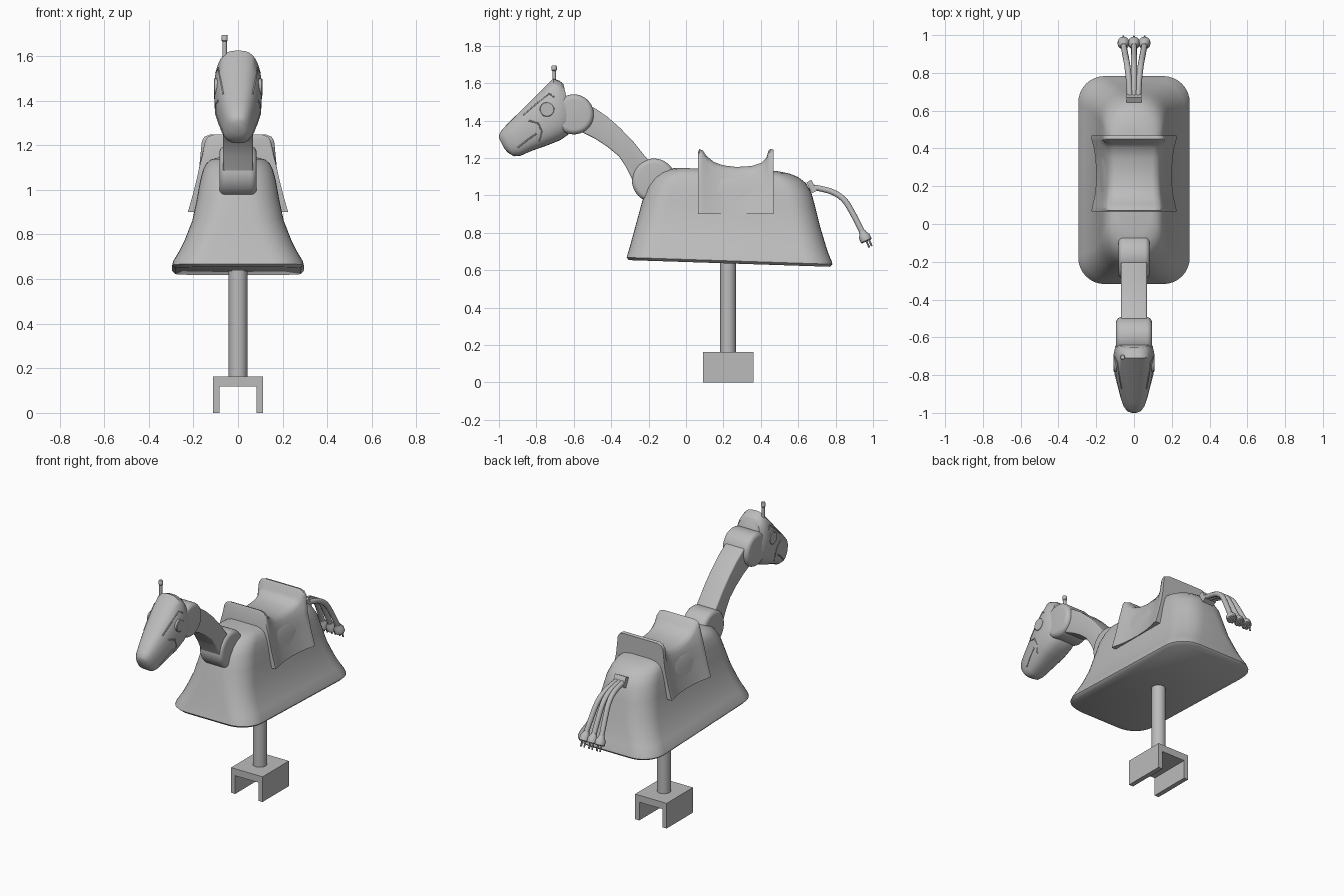
import bpy, bmesh, math
from mathutils import Vector, Matrix
from mathutils.bvhtree import BVHTree

if "Cube" in bpy.data.objects:
    bpy.data.objects.remove(bpy.data.objects["Cube"])

grey = bpy.data.materials.new("plain grey")
grey.diffuse_color = (0.5, 0.5, 0.5, 1)
grey.use_nodes = True
grey.node_tree.nodes["Principled BSDF"].inputs["Base Color"].default_value = grey.diffuse_color


def finish(name, bm, angle=35):
    bmesh.ops.recalc_face_normals(bm, faces=bm.faces)
    me = bpy.data.meshes.new(name)
    bm.to_mesh(me)
    bm.free()
    me.materials.append(grey)
    me.shade_smooth()
    me.set_sharp_from_angle(angle=math.radians(angle))
    ob = bpy.data.objects.new(name, me)
    bpy.context.collection.objects.link(ob)
    return ob


def loft(name, rings, angle=35):
    """Skin closed rings of points and cap both ends."""
    bm = bmesh.new()
    vs = [[bm.verts.new(p) for p in ring] for ring in rings]
    n = len(vs[0])
    for a, b in zip(vs, vs[1:]):
        for i in range(n):
            bm.faces.new((a[i], a[(i + 1) % n], b[(i + 1) % n], b[i]))
    bm.faces.new(vs[0])
    bm.faces.new(vs[-1])
    return finish(name, bm, angle)


def turned(name, start, axis, profile, n=24):
    """Lathe (distance, radius) pairs along an axis."""
    axis = Vector(axis).normalized()
    q = axis.to_track_quat('Z', 'Y')
    rings = []
    for d, r in profile:
        rings.append([Vector(start) + q @ Vector((r * math.cos(t), r * math.sin(t), d))
                      for t in (2 * math.pi * i / n for i in range(n))])
    return loft(name, rings)


def tube(name, pts, radius, smooth=True):
    cu = bpy.data.curves.new(name, 'CURVE')
    cu.dimensions = '3D'
    cu.bevel_depth = radius
    cu.bevel_resolution = 3
    cu.use_fill_caps = True
    sp = cu.splines.new('NURBS' if smooth else 'POLY')
    sp.points.add(len(pts) - 1)
    for p, co in zip(sp.points, pts):
        p.co = (*co, 1)
    if smooth:
        sp.order_u = 3
        sp.use_endpoint_u = True
        sp.resolution_u = 8
    cu.materials.append(grey)
    ob = bpy.data.objects.new(name, cu)
    bpy.context.collection.objects.link(ob)
    return ob


def extrude_x(name, outline, hw, bevel=0.0):
    """Extrude a (y, z) outline across x."""
    bm = bmesh.new()
    f = bm.faces.new([bm.verts.new((-hw, y, z)) for y, z in outline])
    r = bmesh.ops.extrude_face_region(bm, geom=[f])
    moved = [v for v in r['geom'] if isinstance(v, bmesh.types.BMVert)]
    bmesh.ops.translate(bm, verts=moved, vec=(2 * hw, 0, 0))
    if bevel:
        long_edges = [e for e in bm.edges if abs(e.verts[0].co.x - e.verts[1].co.x) < 1e-4]
        bmesh.ops.bevel(bm, geom=long_edges, offset=bevel, segments=3, profile=0.5, affect='EDGES')
    return finish(name, bm)


# Bell-shaped body: rounded rectangles that narrow upwards
def body_ring(z, y0, y1, hw):
    r = min(0.14, hw * 0.92)
    cy, hl = (y0 + y1) / 2, (y1 - y0) / 2
    out = []
    for k, (sx, sy) in enumerate([(1, 1), (-1, 1), (-1, -1), (1, -1)]):
        for i in range(9):
            t = math.pi / 2 * (k + i / 8)
            y = cy + sy * (hl - r) + r * math.sin(t)
            out.append((sx * (hw - r) + r * math.cos(t), y, z - 0.033 * (y - 0.235)))
    return out


loft("body", [body_ring(*s) for s in [
    (0.636, -0.305, 0.77, 0.282), (0.65, -0.318, 0.783, 0.295), (0.668, -0.312, 0.778, 0.29),
    (0.71, -0.30, 0.76, 0.265), (0.76, -0.286, 0.744, 0.24), (0.85, -0.262, 0.717, 0.205),
    (0.95, -0.235, 0.692, 0.184), (1.03, -0.21, 0.67, 0.17), (1.08, -0.18, 0.64, 0.157),
    (1.11, -0.145, 0.60, 0.143), (1.128, -0.105, 0.55, 0.122), (1.138, -0.05, 0.49, 0.09)]], 50)

# Saddle: stations along y with flap width, top half width and top height
saddle = []
for y, fb, tw, h in [(0.065, 0.225, 0.145, 1.235), (0.072, 0.225, 0.148, 1.248),
                     (0.09, 0.222, 0.147, 1.24), (0.11, 0.217, 0.145, 1.21),
                     (0.15, 0.208, 0.142, 1.178), (0.20, 0.202, 0.138, 1.16),
                     (0.27, 0.20, 0.136, 1.152), (0.35, 0.204, 0.138, 1.157),
                     (0.405, 0.213, 0.145, 1.175), (0.43, 0.22, 0.155, 1.20),
                     (0.44, 0.222, 0.16, 1.238), (0.45, 0.225, 0.162, 1.249),
                     (0.468, 0.225, 0.162, 1.244)]:
    half = [(fb - 0.035, 0.9), (fb, 0.9), (fb - 0.02, 0.97), (fb - 0.038, 1.04),
            (fb - 0.051, 1.10), (tw, h - 0.03), (tw - 0.012, h - 0.01), (tw - 0.04, h)]
    inner = [(0.12, 1.08), (0.155, 0.98)]
    right = inner + half
    saddle.append([(x, y, z) for x, z in right] + [(-x, y, z) for x, z in reversed(right)])
loft("saddle", saddle, 40)

# Post and clamp-shaped foot
turned("post", (0, 0.225, 0.14), (0, 0, 1), [(0, 0.042), (0.52, 0.042)], 32)
foot = [(-0.113, 0), (-0.083, 0), (-0.083, 0.118), (0.083, 0.118),
        (0.083, 0), (0.113, 0), (0.113, 0.163), (-0.113, 0.163)]
loft("foot_bracket", [[(x, y, z) for x, z in foot] for y in (0.09, 0.36)])


# Neck joints and curved neck
def joint(name, y, z, r, hw, b=0.028):
    prof = []
    for i in range(6):
        t = math.pi / 2 * i / 5
        prof.append((b - b * math.cos(t), r - b + b * math.sin(t)))
    prof += [(2 * hw - d, rr) for d, rr in reversed(prof)]
    turned(name, (-hw, y, z), (1, 0, 0), prof, 40)


joint("lower_neck_joint", -0.172, 1.08, 0.117, 0.083)
joint("upper_neck_joint", -0.60, 1.433, 0.107, 0.095)
extrude_x("neck", [(-0.58, 1.50), (-0.49, 1.468), (-0.42, 1.42), (-0.35, 1.358), (-0.28, 1.285),
                   (-0.22, 1.21), (-0.15, 1.13), (-0.20, 1.05), (-0.285, 1.08), (-0.32, 1.15),
                   (-0.36, 1.21), (-0.42, 1.26), (-0.49, 1.305), (-0.57, 1.345)], 0.068, 0.008)

# Head: flattened rounded sections from the nape to the nose
sections = [((-0.655, 1.595), (-0.605, 1.37), 0.085), ((-0.675, 1.612), (-0.63, 1.325), 0.10),
            ((-0.71, 1.625), (-0.67, 1.296), 0.108), ((-0.78, 1.556), (-0.74, 1.268), 0.106),
            ((-0.87, 1.465), (-0.82, 1.24), 0.09), ((-0.945, 1.392), (-0.885, 1.212), 0.072),
            ((-0.983, 1.352), (-0.92, 1.209), 0.06), ((-0.998, 1.328), (-0.95, 1.227), 0.045),
            ((-1.0, 1.308), (-0.972, 1.25), 0.028)]
head_rings = []
for top, bot, w in sections:
    mid = [(a + b) / 2 for a, b in zip(top, bot)]
    ring = []
    for i in range(32):
        t = 2 * math.pi * i / 32
        c, s = math.cos(t), math.sin(t)
        x = w * math.copysign(abs(c) ** 0.7, c)
        v = math.copysign(abs(s) ** 0.7, s)
        x *= 1 - 0.12 * max(0, v)
        ring.append((x, mid[0] + v * (top[0] - mid[0]), mid[1] + v * (top[1] - mid[1])))
    head_rings.append(ring)
head = loft("head", head_rings, 45)
tree = BVHTree.FromPolygons([v.co for v in head.data.vertices],
                            [tuple(p.vertices) for p in head.data.polygons])


def on_head(side, y, z):
    hit = tree.ray_cast(Vector((side, y, z)), Vector((-side, 0, 0)))[0]
    return hit if hit else Vector((side * 0.08, y, z))


# Eyes and raised seams on both cheeks
seams = {"mouth_seam": [(-0.90, 1.255), (-0.85, 1.295), (-0.80, 1.33)],
         "brow_seam": [(-0.87, 1.43), (-0.80, 1.49), (-0.73, 1.545), (-0.705, 1.525)],
         "cheek_seam": [(-0.84, 1.40), (-0.79, 1.385), (-0.77, 1.34), (-0.785, 1.29)],
         "jaw_seam": [(-0.63, 1.50), (-0.625, 1.44), (-0.64, 1.36)]}
for side, tag in ((1, "right"), (-1, "left")):
    eye = on_head(side, -0.743, 1.46)
    turned(tag + "_eye", eye - Vector((side * 0.012, 0, 0)), (side, 0, 0),
           [(0, 0.04), (0.015, 0.04), (0.018, 0.036)], 28)
    for name, pts in seams.items():
        tube(f"{tag}_{name}", [on_head(side, y, z) for y, z in pts], 0.004, False)

# Single thin ear rod
turned("ear_rod", (-0.06, -0.705, 1.56), (0, 0, 1),
       [(0, 0.010), (0.105, 0.010), (0.11, 0.014), (0.13, 0.014), (0.135, 0.011)], 16)

# Tail mount, three cable strands with plug ends
bm = bmesh.new()
bmesh.ops.create_cube(bm, size=1, matrix=Matrix.Translation((0, 0.672, 1.047))
                      @ Matrix.Rotation(math.radians(28), 4, 'X')
                      @ Matrix.Diagonal((0.08, 0.03, 0.065, 1)))
finish("tail_mount", bm)
for name, s in (("left", -1), ("middle", 0), ("right", 1)):
    end = Vector((s * 0.055, 0.945, 0.80))
    tube(name + "_tail_strand", [(s * 0.022, 0.66, 1.045), (s * 0.025, 0.75, 1.035),
                                 (s * 0.035, 0.84, 0.99), (s * 0.045, 0.89, 0.91), end], 0.016)
    d = Vector((s * 0.02, 0.40, -0.9)).normalized()
    turned(name + "_plug", end - d * 0.01, d,
           [(0, 0.017), (0.012, 0.02), (0.03, 0.031), (0.055, 0.031), (0.06, 0.027)], 16)
    for k in (-1, 1):
        p = end + d * 0.04 + Vector((k * 0.012, 0, 0))
        turned(name + "_plug_prong", p, d, [(0, 0.005), (0.047, 0.005)], 8)
    turned(name + "_plug_ground_prong", end + d * 0.04 + Vector((0, 0.014, 0.006)), d,
           [(0, 0.005), (0.045, 0.005)], 8)
